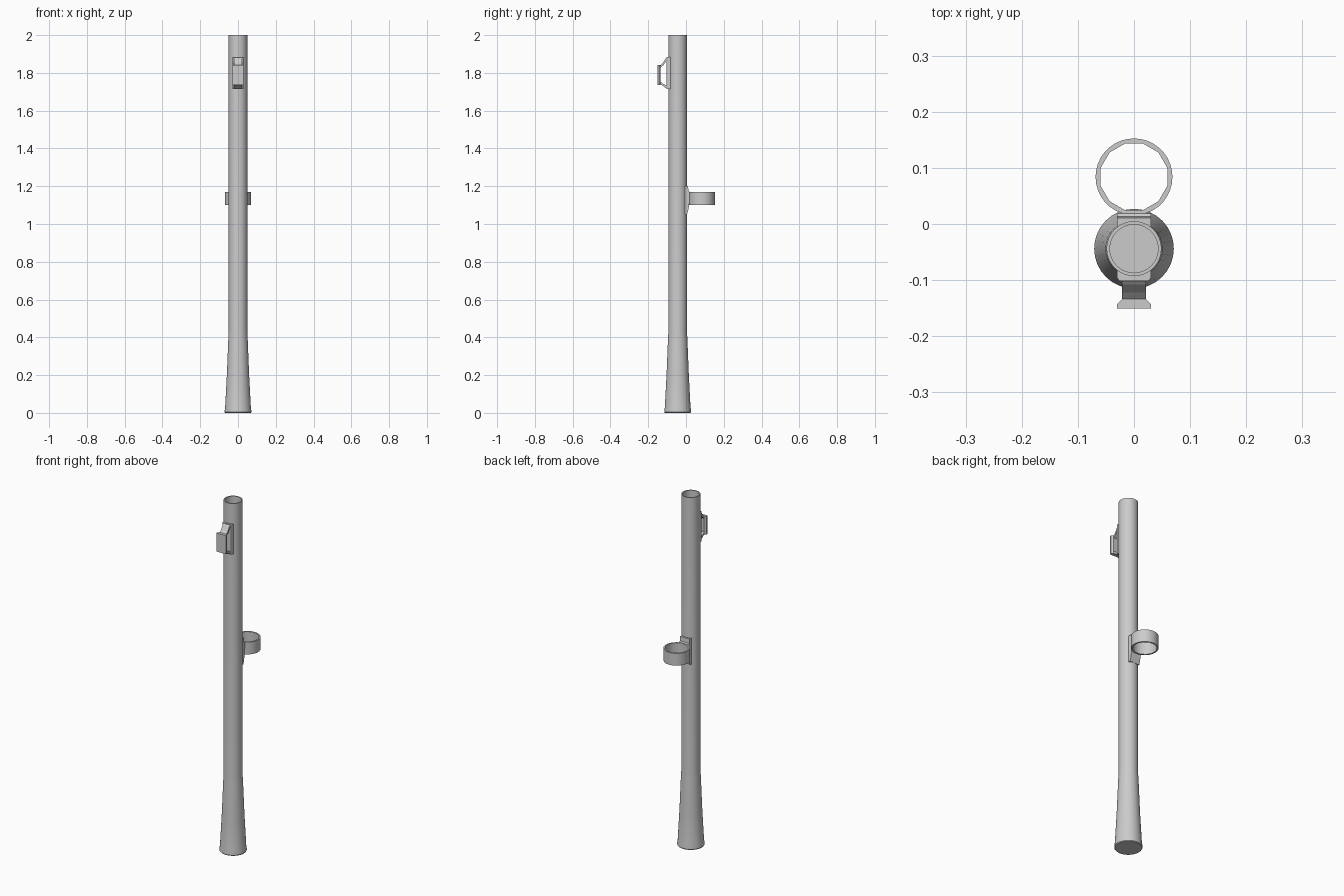
import bpy, bmesh, math

if "Cube" in bpy.data.objects:
    bpy.data.objects.remove(bpy.data.objects["Cube"])

TUBE_Y = -0.044


def finish(name, bm, smooth=False):
    bmesh.ops.remove_doubles(bm, verts=bm.verts, dist=1e-6)
    bmesh.ops.recalc_face_normals(bm, faces=bm.faces)
    me = bpy.data.meshes.new(name)
    bm.to_mesh(me)
    bm.free()
    ob = bpy.data.objects.new(name, me)
    bpy.context.collection.objects.link(ob)
    if smooth:
        bpy.ops.object.select_all(action='DESELECT')
        ob.select_set(True)
        bpy.context.view_layer.objects.active = ob
        bpy.ops.object.shade_smooth_by_angle(angle=math.radians(35))
    return ob


def lathe(name, profile, y, sides):
    """Revolve (radius, z) points around a vertical axis, capping both ends."""
    bm = bmesh.new()
    rings = []
    for r, z in profile:
        rings.append([bm.verts.new((r * math.cos(2 * math.pi * i / sides),
                                    y + r * math.sin(2 * math.pi * i / sides), z))
                      for i in range(sides)])
    for a, b in zip(rings, rings[1:]):
        for i in range(sides):
            j = (i + 1) % sides
            bm.faces.new((a[i], a[j], b[j], b[i]))
    bm.faces.new(rings[0])
    bm.faces.new(rings[-1])
    return finish(name, bm, True)


def prism(name, pts, lo, hi, axis):
    """Extrude a (y, z) outline along x, or an (x, y) outline along z."""
    bm = bmesh.new()
    place = (lambda p, t: (t, p[0], p[1])) if axis == 'x' else (lambda p, t: (p[0], p[1], t))
    a = [bm.verts.new(place(p, lo)) for p in pts]
    b = [bm.verts.new(place(p, hi)) for p in pts]
    bm.faces.new(a)
    bm.faces.new(b)
    for i in range(len(pts)):
        j = (i + 1) % len(pts)
        bm.faces.new((a[i], a[j], b[j], b[i]))
    return finish(name, bm)


# Long tube with flared foot and recessed open top
lathe("tube", [(0.068, 0), (0.071, 0.004), (0.071, 0.01), (0.068, 0.03), (0.059, 0.2),
               (0.051, 0.40), (0.049, 0.43), (0.049, 2.0), (0.043, 2.0), (0.043, 1.94)],
      TUBE_Y, 32)

# Cup ring: round outside, twelve-sided inside
ring = lathe("cup_ring", [(0.0685, 1.10), (0.0685, 1.17)], 0.084, 36)
bore = lathe("ring_bore_cutter", [(0.0615, 1.0), (0.0615, 1.3)], 0, 12)
bore.rotation_euler.z = math.radians(15)
bore.location.y = 0.084
bore.hide_render = True
cut = ring.modifiers.new("bore", 'BOOLEAN')
cut.operation = 'DIFFERENCE'
cut.object = bore
cut.solver = 'EXACT'
bpy.context.view_layer.update()
bpy.context.view_layer.objects.active = ring
bpy.ops.object.modifier_apply(modifier="bore")
bpy.data.objects.remove(bore)

# Plate joining the ring to the tube
prism("ring_bracket", [(-0.010, 1.05), (0.005, 1.05), (0.010, 1.065), (0.017, 1.10),
                       (0.019, 1.17), (0.013, 1.175), (0.011, 1.20), (-0.010, 1.20)],
      -0.03, 0.03, 'x')

# Handle base plate against the tube
prism("handle_base", [(-0.03, -0.08), (-0.03, -0.096), (-0.026, -0.102), (0.026, -0.102),
                      (0.03, -0.096), (0.03, -0.08)], 1.715, 1.885, 'z')

# Slanted handle arms, curving in to the grip
prism("handle_arm_top", [(-0.098, 1.885), (-0.108, 1.876), (-0.122, 1.854), (-0.140, 1.836),
                         (-0.140, 1.824), (-0.118, 1.842), (-0.106, 1.862), (-0.098, 1.870)],
      -0.021, 0.021, 'x')
prism("handle_arm_bottom", [(-0.098, 1.715), (-0.110, 1.722), (-0.124, 1.732), (-0.140, 1.744),
                            (-0.140, 1.756), (-0.120, 1.742), (-0.106, 1.734), (-0.098, 1.730)],
      -0.021, 0.021, 'x')

# Handle grip plate
prism("handle_grip", [(-0.03, -0.151), (0.03, -0.151), (0.03, -0.143), (0.021, -0.134),
                      (-0.021, -0.134), (-0.03, -0.143)], 1.737, 1.843, 'z')
